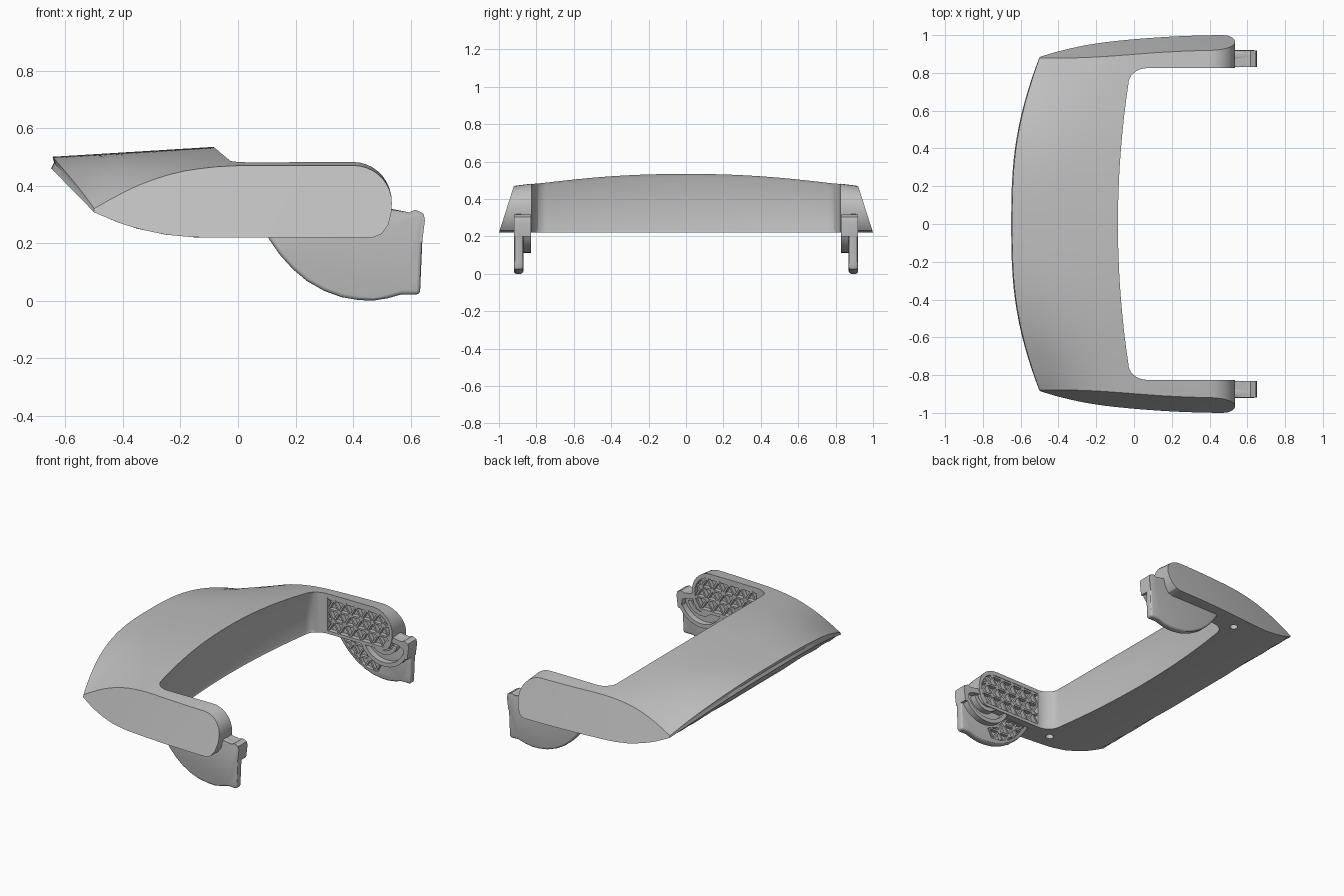
import bpy, bmesh, math
from mathutils import Vector

if "Cube" in bpy.data.objects:
    bpy.data.objects.remove(bpy.data.objects["Cube"])

grey = bpy.data.materials.new("plain_grey")
grey.use_nodes = True
grey.diffuse_color = (0.52, 0.52, 0.52, 1)
grey.node_tree.nodes["Principled BSDF"].inputs["Base Color"].default_value = (0.52, 0.52, 0.52, 1)


def finish(bm, name, mirror=False):
    """Turn a bmesh into an object, optionally mirrored across y."""
    if mirror:
        copy = bmesh.ops.duplicate(bm, geom=bm.verts[:] + bm.edges[:] + bm.faces[:])
        for v in copy["geom"]:
            if isinstance(v, bmesh.types.BMVert):
                v.co.y = -v.co.y
    bmesh.ops.recalc_face_normals(bm, faces=bm.faces[:])
    mesh = bpy.data.meshes.new(name)
    bm.to_mesh(mesh)
    bm.free()
    mesh.materials.append(grey)
    ob = bpy.data.objects.new(name, mesh)
    bpy.context.collection.objects.link(ob)
    return ob


def activate(ob):
    bpy.ops.object.select_all(action="DESELECT")
    ob.select_set(True)
    bpy.context.view_layer.objects.active = ob


def smooth(ob):
    activate(ob)
    bpy.ops.object.shade_smooth_by_angle(angle=math.radians(30))


def prism(bm, pts, lo, hi, axis="y"):
    """Extrude a flat outline along y or z."""
    def place(p, d):
        return (p[0], d, p[1]) if axis == "y" else (p[0], p[1], d)
    a = [bm.verts.new(place(p, lo)) for p in pts]
    b = [bm.verts.new(place(p, hi)) for p in pts]
    bm.faces.new(a)
    bm.faces.new(b[::-1])
    for i in range(len(pts)):
        j = (i + 1) % len(pts)
        bm.faces.new((a[i], a[j], b[j], b[i]))


def prism_object(name, pts, lo, hi, axis="y", mirror=True):
    bm = bmesh.new()
    prism(bm, pts, lo, hi, axis)
    return finish(bm, name, mirror)


def cut(ob, cutter):
    cutter.hide_render = True
    mod = ob.modifiers.new("cut", "BOOLEAN")
    mod.operation = "DIFFERENCE"
    mod.solver = "EXACT"
    mod.object = cutter
    activate(ob)
    bpy.ops.object.modifier_apply(modifier=mod.name)
    bpy.data.objects.remove(cutter)


def lerp_table(table, x):
    if x <= table[0][0]:
        return table[0][1]
    for (x0, z0), (x1, z1) in zip(table, table[1:]):
        if x <= x1:
            return z0 + (z1 - z0) * (x - x0) / (x1 - x0)
    return table[-1][1]


def arc(cx, cz, rx, rz, a0, a1, n):
    angles = [math.radians(a0 + (a1 - a0) * i / (n - 1)) for i in range(n)]
    return [(cx + rx * math.cos(a), cz + rz * math.sin(a)) for a in angles]


# Curved body: cross-sections lofted from side to side
EDGE = [(-.5, .32), (-.42, .366), (-.35, .4), (-.27, .43), (-.2, .449),
        (-.1, .464), (0, .47), (.6, .47)]
CENTRE = [(-.65, .5), (-.08, .535), (.6, .535)]
UNDER = [(-.65, .46), (-.5, .307), (-.42, .273), (-.35, .25), (-.25, .229), (-.15, .22), (.6, .22)]
CROWN = [(-.65, 2.8), (-.4, 3.3), (-.05, 2)]


def side_y(x, z):
    return 1 - .32 * (z - .22) - .088 * (.5 - min(x, .5)) ** 2


def section(v):
    front = -.65 + .15 * abs(v) ** 2.8
    lip = .005 * (1 - v * v)

    def top_z(x):
        s = abs(v) ** lerp_table(CROWN, x)
        return (1 - s) * lerp_table(CENTRE, x) + s * lerp_table(EDGE, x)
    nose = front + lip
    top = [(x, top_z(x)) for x in (nose + (.4 - nose) * i / 17 for i in range(18))]
    top += arc(.4, .34, .135, top_z(.4) - .34, 90, 0, 10)[1:]
    low = [(x, lerp_table(UNDER, x)) for x in (front + (.47 - front) * i / 23 for i in range(24))]
    low += [(.5, .232), (.523, .265), (.534, .31)]
    groove = (nose + lip, (top[0][1] + low[0][1]) / 2)
    return [[Vector((x, v * side_y(x, z), z)) for x, z in pts] for pts in (top, low, [groove])]


bm = bmesh.new()
rings = []
STEPS = 64
for k in range(STEPS + 1):
    rings.append([[bm.verts.new(p) for p in row] for row in section(2 * k / STEPS - 1)])
loops = [top + low[::-1] + groove for top, low, groove in rings]
for a, b in zip(loops, loops[1:]):
    for i in range(len(a)):
        j = (i + 1) % len(a)
        bm.faces.new((a[i], a[j], b[j], b[i]))
for top, low, groove in (rings[0], rings[-1]):
    bm.faces.new((groove[0], top[0], low[0]))
    for i in range(len(top) - 1):
        bm.faces.new((top[i], top[i + 1], low[i + 1], low[i]))
body = finish(bm, "body")

# Opening between the two arms
half = [(-.085 + .055 * (i / 12) ** 2, .74 * i / 12) for i in range(12)]
half += arc(.07, .74, .1, .085, 180, 90, 9) + [(.9, .825)]
outline = [(x, -y) for x, y in half[:0:-1]] + half
cut(body, prism_object("opening_cutter", outline, .1, .7, "z", False))

# Slightly sunk panel on the inner wall
bm = bmesh.new()
bm.from_mesh(body.data)
wall = [f for f in bm.faces if f.normal.x > .7 and -.1 < f.calc_center_median().x < .02]
bmesh.ops.inset_region(bm, faces=wall, thickness=.016, depth=-.006, use_even_offset=True)
bm.to_mesh(body.data)
bm.free()

# Pocket in the inner face of each arm, and screw holes underneath
pocket = [(.07, .24), (.07, .455)] + arc(.4, .34, .115, .115, 90, 0, 7) + [(.508, .29), (.475, .24)]
cut(body, prism_object("pocket_cutter", pocket, .8, .855))
cut(body, prism_object("hole_cutter", arc(-.06, .87, .024, .024, 0, 345, 24), .15, .25, "z"))
smooth(body)

# Round fins hanging under the arms, hollowed on the inside
fin_pts = [(.1, .225), (.145, .16), (.19, .11), (.24, .068), (.3, .034), (.36, .012),
           (.42, .002), (.47, 0), (.52, .008), (.57, .022), (.633, .021), (.635, .07),
           (.642, .23), (.65, .28), (.645, .303), (.618, .316), (.595, .307), (.53, .32), (.4, .32)]
fins = prism_object("fins", fin_pts, .87, .92)
bevel = fins.modifiers.new("soft_edge", "BEVEL")
bevel.width = .014
bevel.segments = 3
bevel.limit_method = "ANGLE"
bevel.angle_limit = math.radians(50)
activate(fins)
bpy.ops.object.modifier_apply(modifier=bevel.name)
fin_pocket = [(.14, .214), (.18, .155), (.22, .11), (.27, .073), (.33, .05), (.4, .04),
              (.43, .1), (.36, .13), (.31, .19), (.305, .214)]
cut(fins, prism_object("fin_pocket_cutter", fin_pocket, .8, .893))
smooth(fins)

# Thin hook curling over the free end of each fin
hook = [(.515, .285), (.58, .275), (.61, .26), (.615, .2), (.64, .2), (.65, .28),
        (.645, .303), (.618, .316), (.595, .307), (.515, .32)]
smooth(prism_object("fin_hooks", hook, .83, .919))

# Curved guide ribs on the inside of each fin
bm = bmesh.new()
for r, start, end in ((.178, 205, 335), (.1, 225, 345)):
    outer, inner = (arc(.47, .29, q, q, start, end, 20) for q in (r, r - .026))
    prism(bm, outer + inner[::-1], .83, .88)
smooth(finish(bm, "guide_ribs", True))


# Triangular stiffening lattice
def inside(p, poly):
    hit = False
    for (x0, z0), (x1, z1) in zip(poly, poly[1:] + poly[:1]):
        if (z0 > p.y) != (z1 > p.y) and p.x < x0 + (x1 - x0) * (p.y - z0) / (z1 - z0):
            hit = not hit
    return hit


def lattice(name, poly, lo, hi, pitch=.08, width=.011):
    bm = bmesh.new()
    x0, z0 = min(p[0] for p in poly), min(p[1] for p in poly)
    for row in range(-1, 6):
        for col in range(-4, 10):
            p = Vector((x0 + pitch * (col + row / 2), z0 + pitch * .866 * row))
            if inside(p, poly):
                prism(bm, arc(p.x, p.y, .015, .015, 0, 300, 6), lo - .001, hi)
            for ang in (0, 60, 120):
                d = Vector((math.cos(math.radians(ang)), math.sin(math.radians(ang))))
                run = [q for q in (p + d * pitch * i / 12 for i in range(13)) if inside(q, poly)]
                if len(run) > 2:
                    n = Vector((-d.y, d.x)) * width / 2
                    a, b = run[0], run[-1]
                    prism(bm, [a + n, b + n, b - n, a - n], lo, hi)
    return finish(bm, name, True)


lattice("arm_lattice", pocket, .828, .86)
lattice("fin_lattice", fin_pocket, .872, .896)
